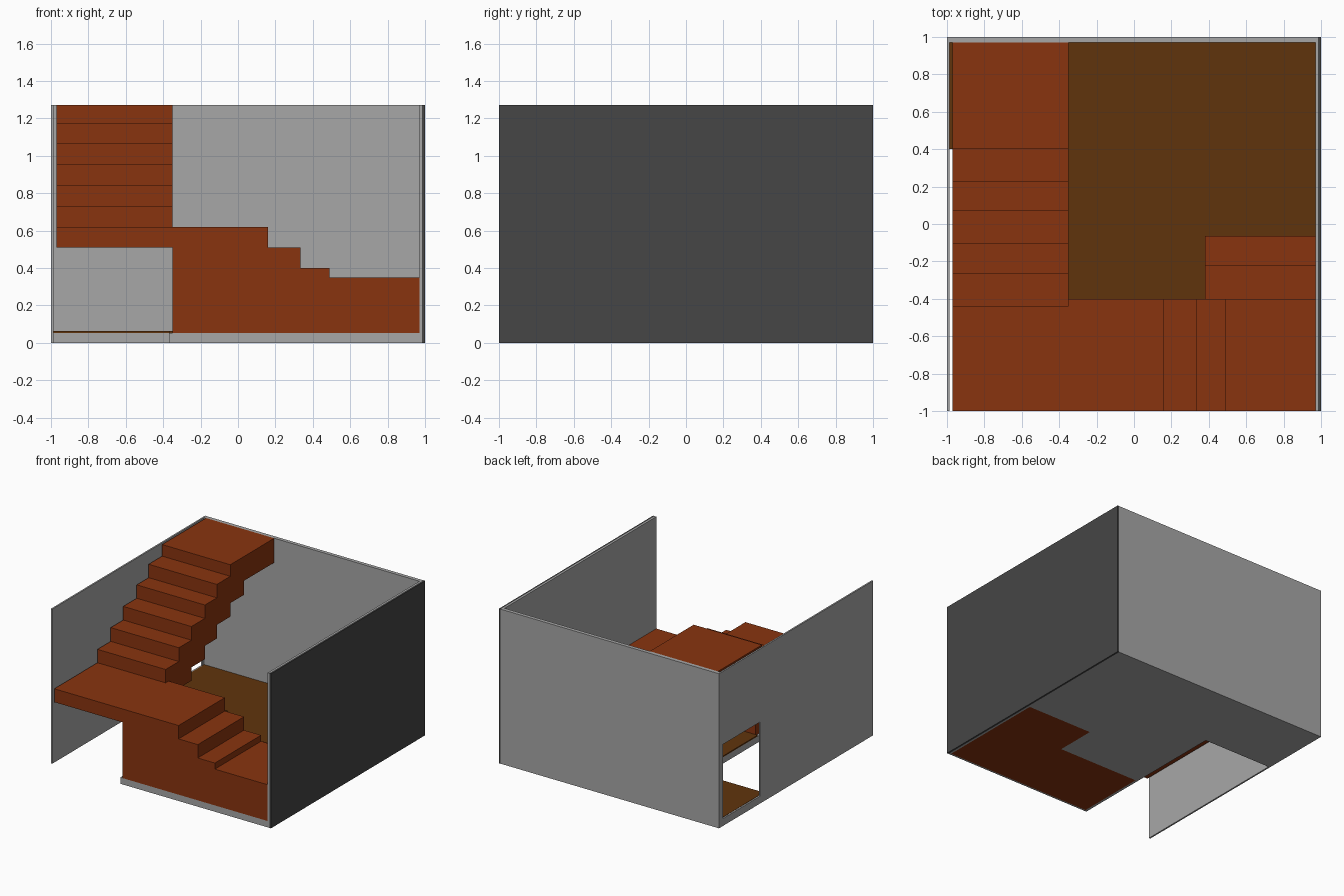
import bpy, bmesh
from mathutils import Vector

if "Cube" in bpy.data.objects:
    bpy.data.objects.remove(bpy.data.objects["Cube"])


def material(name, rgb):
    m = bpy.data.materials.new(name)
    m.diffuse_color = (*rgb, 1)
    m.use_nodes = True
    m.node_tree.nodes["Principled BSDF"].inputs["Base Color"].default_value = m.diffuse_color
    return m


GREY = material("wall_grey", (0.39, 0.39, 0.39))
DARK = material("outer_dark_grey", (0.061, 0.061, 0.061))
RUST = material("stair_rust_brown", (0.25, 0.034, 0.0046))
OCHRE = material("floor_brown", (0.117, 0.034, 0.0037))


def prism(name, profile, axis, lo, hi, mat):
    """Extrude a 2D profile along an axis (profile uses the other two axes in xyz order)."""
    def place(p, t):
        c = list(p)
        c.insert("xyz".index(axis), t)
        return c
    bm = bmesh.new()
    face = bm.faces.new([bm.verts.new(place(p, lo)) for p in profile])
    ext = bmesh.ops.extrude_face_region(bm, geom=[face])
    shift = Vector(place((0, 0), hi - lo))
    bmesh.ops.translate(bm, vec=shift,
                        verts=[v for v in ext["geom"] if isinstance(v, bmesh.types.BMVert)])
    bmesh.ops.recalc_face_normals(bm, faces=bm.faces[:])
    me = bpy.data.meshes.new(name)
    bm.to_mesh(me)
    bm.free()
    me.materials.append(mat)
    ob = bpy.data.objects.new(name, me)
    bpy.context.collection.objects.link(ob)
    return ob


def box(name, x, y, z, mat):
    rect = [(x[0], y[0]), (x[1], y[0]), (x[1], y[1]), (x[0], y[1])]
    return prism(name, rect, "z", z[0], z[1], mat)


H = 1.27      # wall height
X0, X1 = -0.97, 0.97
XS = -0.35    # edge between upper flight and lower block

# Walls: back, two-layer right wall, left wall with a doorway
box("back_wall", (-1, 0.985), (0.97, 1), (0, H), GREY)
box("right_wall_lining", (X1, 0.985), (-1, 0.97), (0, H), GREY)
box("right_wall_outer", (0.985, 1), (-1, 1), (0, H), DARK)
DOOR = (0.465, 0.95, 0.06, 0.67)
prism("left_wall", [(-1, 0), (0.97, 0), (0.97, H), (-1, H)], "x", -1, -0.987, GREY)
cutter = box("door_cutter", (-1.1, -0.98), DOOR[:2], DOOR[2:], GREY)
cutter.hide_render = True
cutter.hide_viewport = True
mod = bpy.data.objects["left_wall"].modifiers.new("doorway", "BOOLEAN")
mod.object = cutter
mod.solver = "EXACT"

# Floor slab with a front lip around the stair footing, and its brown finish
slab = [(-0.987, 0.4), (-0.37, 0.4), (-0.37, -1), (X1, -1), (X1, -0.985), (XS, -0.985),
        (XS, -0.4), (0.38, -0.4), (0.38, -0.065), (X1, -0.065), (X1, 0.97), (-0.987, 0.97)]
prism("floor_slab", slab, "z", 0, 0.052, GREY)
finish = [(-0.987, 0.4), (-0.37, 0.4), (-0.37, -0.4), (0.38, -0.4),
          (0.38, -0.065), (X1, -0.065), (X1, 0.97), (-0.987, 0.97)]
prism("floor_finish", finish, "z", 0.052, 0.062, OCHRE)

# Lower stairs: footing, two entry steps, then the flight rising to the left
box("stair_footing", (XS, X1), (-0.985, -0.4), (0, 0.06), RUST)
prism("entry_steps", [(-0.4, 0), (-0.065, 0), (-0.065, 0.15), (-0.22, 0.15),
                      (-0.22, 0.25), (-0.4, 0.25)], "x", 0.38, X1, RUST)
prism("lower_flight", [(XS, 0.052), (X1, 0.052), (X1, 0.35), (0.49, 0.35), (0.49, 0.40),
                       (0.335, 0.40), (0.335, 0.51), (0.16, 0.51), (0.16, 0.62),
                       (XS, 0.62)], "y", -1, -0.4, RUST)

# Upper flight with landings: stepped top, and stepped underside three risers lower
risers = [-0.44, -0.268, -0.105, 0.07, 0.225, 0.40]
tops = [0.62, 0.73, 0.843, 0.955, 1.065, 1.175, H]
upper = [(-1, 0.51), (-1, tops[0])]
for y, a, b in zip(risers, tops, tops[1:]):
    upper += [(y, a), (y, b)]
upper += [(0.97, H)]
under_y = [-0.105, 0.07, 0.225, 0.40, 0.575]
under_z = [0.51, 0.62, 0.73, 0.843, 0.955, 1.07]
upper += [(0.97, under_z[-1])]
for i in reversed(range(5)):
    upper += [(under_y[i], under_z[i + 1]), (under_y[i], under_z[i])]
prism("upper_flight", upper, "x", X0, XS, RUST)
